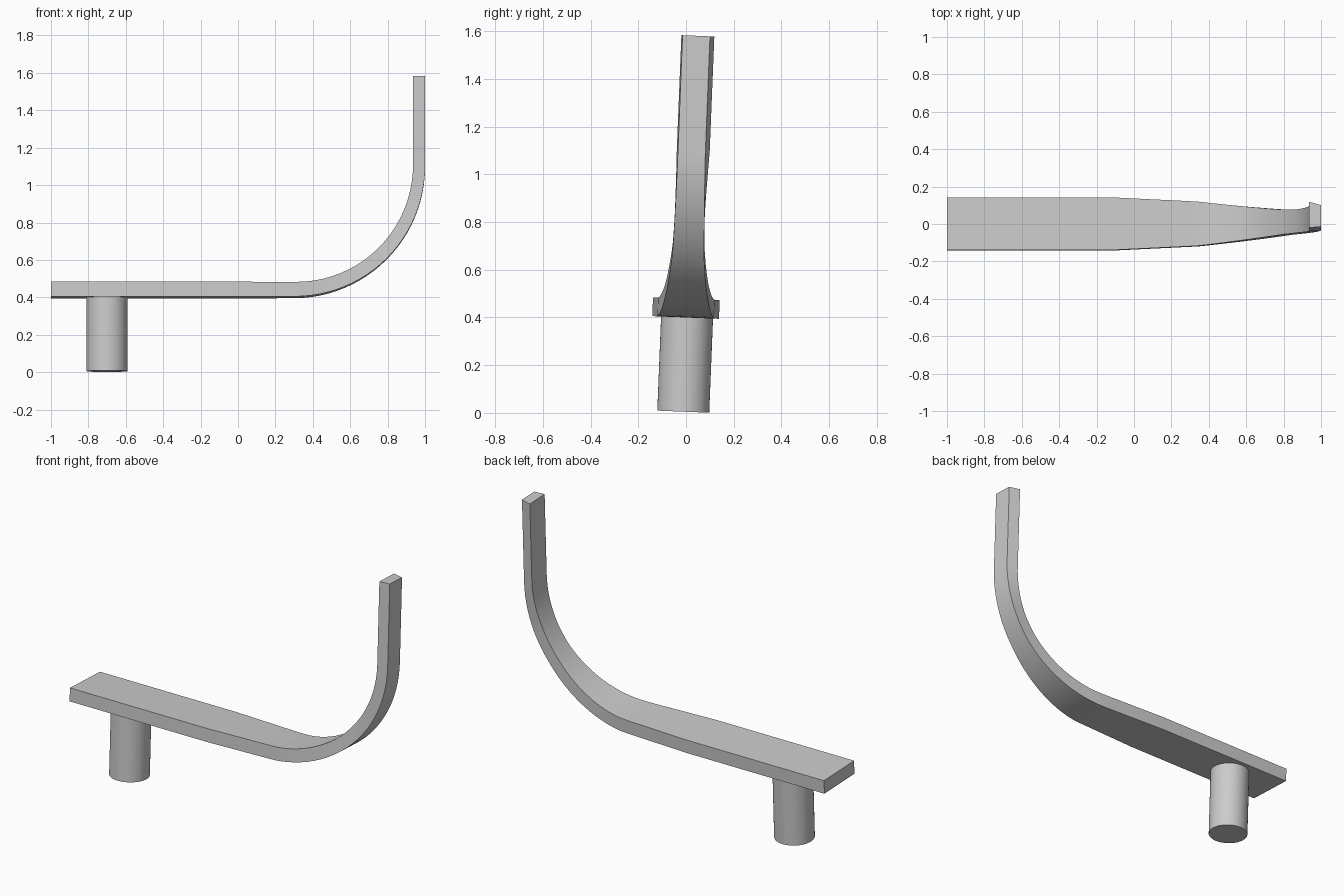
import bpy, bmesh
from math import sin, cos, pi, radians
from mathutils import Matrix, Vector

cube = bpy.data.objects.get("Cube")
if cube:
    bpy.data.objects.remove(cube, do_unlink=True)

grey = bpy.data.materials.new("plain grey")
grey.use_nodes = True
colour = (0.6, 0.6, 0.6, 1)
grey.diffuse_color = colour
grey.node_tree.nodes["Principled BSDF"].inputs["Base Color"].default_value = colour

# The whole piece leans slightly about its long axis
PIVOT = Vector((0, 0, 0.44))
LEAN = (Matrix.Translation(PIVOT) @ Matrix.Rotation(radians(-2.3), 4, 'X')
        @ Matrix.Translation(-PIVOT))


def finish(bm, name):
    bmesh.ops.recalc_face_normals(bm, faces=bm.faces)
    bm.transform(LEAN)
    mesh = bpy.data.meshes.new(name)
    bm.to_mesh(mesh)
    bm.free()
    mesh.materials.append(grey)
    obj = bpy.data.objects.new(name, mesh)
    bpy.context.collection.objects.link(obj)
    bpy.ops.object.select_all(action='DESELECT')
    obj.select_set(True)
    bpy.context.view_layer.objects.active = obj
    bpy.ops.object.shade_smooth_by_angle(angle=radians(30))
    return obj


def lerp_table(table, t):
    for (a, va), (b, vb) in zip(table, table[1:]):
        if t <= b:
            return va + (vb - va) * (t - a) / (b - a)
    return table[-1][1]


# Curved arm: flat strip, quarter bend, upright end
BEND_X, BEND_Z, RADIUS, BASE = 0.3, 1.1, 0.7, 0.4
STEPS = 24
HALF_WIDTH = [(-1, 0.14), (-0.1, 0.14), (0.35, 0.118), (0.6, 0.092),
              (0.85, 0.066), (1.0, 0.06)]

stations = [(x, BASE, 0.0) for x in (-1, -0.1, 0.1)]
for i in range(STEPS + 1):
    a = pi / 2 * i / STEPS
    stations.append((BEND_X + RADIUS * sin(a), BEND_Z - RADIUS * cos(a), a))
stations.append((1.0, 1.582, pi / 2))

bm = bmesh.new()
rings = []
for x, z, a in stations:
    w = lerp_table(HALF_WIDTH, x)
    thick = 0.078 - 0.014 * a / (pi / 2)
    flare = 0.013 * max(0, min(1, (z - 0.8) / 0.3))
    ix, iz = x - thick * sin(a), z + thick * cos(a)
    ring = [(x, -w, z), (x, w - flare * 0.4, z),
            (ix, w + flare, iz), (ix, -w - flare * 0.4, iz)]
    rings.append([bm.verts.new(p) for p in ring])
for r, s in zip(rings, rings[1:]):
    for k in range(4):
        n = (k + 1) % 4
        bm.faces.new((r[k], r[n], s[n], s[k]))
bm.faces.new(rings[0])
bm.faces.new(rings[-1])
finish(bm, "curved_arm")

# Round mounting post under the flat end
bm = bmesh.new()
bmesh.ops.create_cone(bm, cap_ends=True, segments=48, radius1=0.109, radius2=0.109,
                      depth=0.4, matrix=Matrix.Translation((-0.7, 0.006, 0.205)))
finish(bm, "mounting_post")
